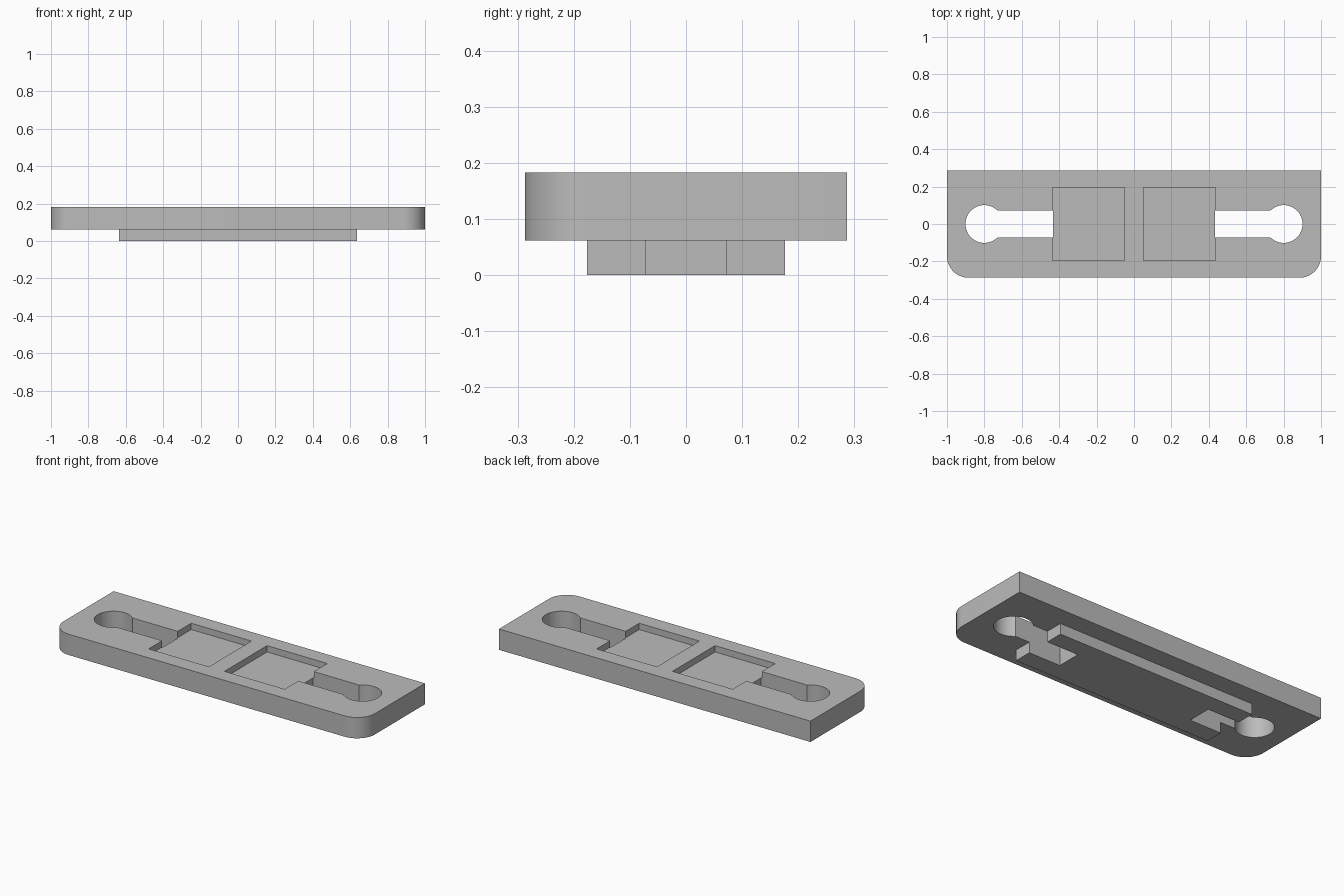
import bpy
import bmesh
from math import radians, cos, sin

old = bpy.data.objects.get("Cube")
if old:
    bpy.data.objects.remove(old)

BOTTOM, TOP = 0.062, 0.183      # plate underside and top
HALF_Y, RADIUS = 0.287, 0.115   # plate half depth and front corner radius

grey = bpy.data.materials.new("plain_grey")
grey.use_nodes = True
colour = (0.5, 0.5, 0.5, 1)
grey.diffuse_color = colour
grey.node_tree.nodes["Principled BSDF"].inputs["Base Color"].default_value = colour


def prism(name, outline, z0, z1):
    """Extrude a counter-clockwise outline from z0 up to z1."""
    bm = bmesh.new()
    base = bm.faces.new([bm.verts.new((x, y, z0)) for x, y in outline])
    grown = bmesh.ops.extrude_face_region(bm, geom=[base])["geom"]
    top = [v for v in grown if isinstance(v, bmesh.types.BMVert)]
    bmesh.ops.translate(bm, verts=top, vec=(0, 0, z1 - z0))
    bmesh.ops.recalc_face_normals(bm, faces=bm.faces)
    mesh = bpy.data.meshes.new(name)
    bm.to_mesh(mesh)
    bm.free()
    mesh.materials.append(grey)
    obj = bpy.data.objects.new(name, mesh)
    bpy.context.collection.objects.link(obj)
    return obj


def arc(cx, cy, r, start, end, steps):
    angles = [radians(start + (end - start) * i / steps) for i in range(steps + 1)]
    return [(cx + r * cos(a), cy + r * sin(a)) for a in angles]


def rect(x0, x1, y):
    return [(x0, -y), (x1, -y), (x1, y), (x0, y)]


def combine(target, tool, operation):
    """Boolean the tool into the target, then discard the tool."""
    tool.hide_render = True
    mod = target.modifiers.new(operation, "BOOLEAN")
    mod.operation, mod.solver, mod.object = operation, "EXACT", tool
    bpy.context.view_layer.objects.active = target
    bpy.ops.object.modifier_apply(modifier=mod.name)
    bpy.data.objects.remove(tool)


# Main plate with two rounded front corners
inner_x, inner_y = 1 - RADIUS, RADIUS - HALF_Y
outline = (arc(-inner_x, inner_y, RADIUS, 180, 270, 16)
           + arc(inner_x, inner_y, RADIUS, 270, 360, 16)
           + [(1, HALF_Y), (-1, HALF_Y)])
plate = prism("mounting_plate", outline, BOTTOM, TOP)

# Raised rail underneath
rail = prism("rail", rect(-0.635, 0.635, 0.176), 0, BOTTOM)
combine(plate, rail, "UNION")

# Keyhole slots and shallow pockets, mirrored left and right
for side in (-1, 1):
    pocket = rect(*sorted((side * 0.05, side * 0.437)), 0.195)
    combine(plate, prism("pocket_cutter", pocket, TOP - 0.037, TOP + 0.1), "DIFFERENCE")
    slot = rect(*sorted((side * 0.433, side * 0.8)), 0.071)
    combine(plate, prism("slot_cutter", slot, -0.1, TOP + 0.1), "DIFFERENCE")
    hole = arc(side * 0.8, 0, 0.101, 0, 360, 48)[:-1]
    combine(plate, prism("hole_cutter", hole, -0.1, TOP + 0.1), "DIFFERENCE")

# Smooth the curved walls, keep the edges crisp
bpy.ops.object.select_all(action="DESELECT")
plate.select_set(True)
bpy.context.view_layer.objects.active = plate
bpy.ops.object.shade_smooth_by_angle(angle=radians(30))
